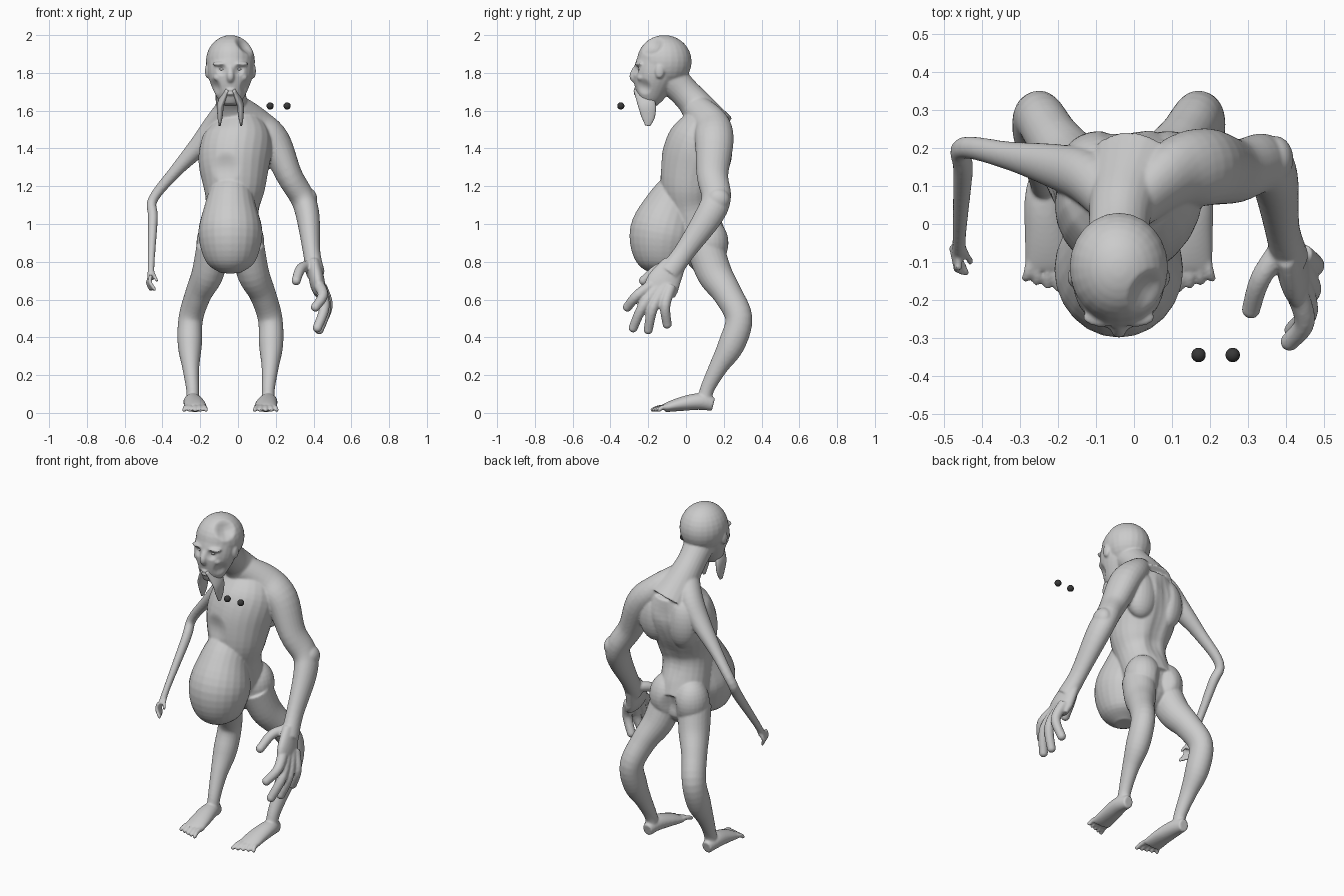
import bpy
import bmesh
import math
from mathutils import Vector, Matrix

if "Cube" in bpy.data.objects:
    bpy.data.objects.remove(bpy.data.objects["Cube"], do_unlink=True)

MID = -0.04  # plane of symmetry of head, belly and legs


def make_material(name, value):
    mat = bpy.data.materials.new(name)
    mat.use_nodes = True
    colour = (value, value, value, 1)
    mat.diffuse_color = colour
    mat.node_tree.nodes["Principled BSDF"].inputs["Base Color"].default_value = colour
    return mat


skin = make_material("grey skin", 0.6)
dark = make_material("dark bead", 0.04)


def spline(points, steps=5):
    """Catmull-Rom through points of any dimension."""
    pts = [Vector(p) for p in points]
    result = []
    for i in range(len(pts) - 1):
        a, b = pts[max(i - 1, 0)], pts[i]
        c, d = pts[i + 1], pts[min(i + 2, len(pts) - 1)]
        for k in range(steps):
            t = k / steps
            result.append(b + (c - a) * (t / 2)
                          + (a * 2 - b * 5 + c * 4 - d) * (t * t / 2)
                          + (b * 3 - a - c * 3 + d) * (t ** 3 / 2))
    result.append(pts[-1])
    return result


def loft(bm, points, depth=1, end_depth=None, sides=24):
    """Closed tube through x, y, z, half width; depth is the section's thickness ratio."""
    path = spline(points)
    last = len(path) - 1
    end_depth = depth if end_depth is None else end_depth
    rings = []
    for i, p in enumerate(path):
        centre = p.to_3d()
        tangent = (path[min(i + 1, last)].to_3d() - path[max(i - 1, 0)].to_3d()).normalized()
        side = Vector((1, 0, 0))
        side = (side - tangent * side.dot(tangent)).normalized()
        other = tangent.cross(side) * (depth + (end_depth - depth) * i / last)
        ring = []
        for k in range(sides):
            angle = math.tau * k / sides
            ring.append(bm.verts.new(
                centre + (side * math.cos(angle) + other * math.sin(angle)) * p[3]))
        rings.append(ring)
    for low, high in zip(rings, rings[1:]):
        for k in range(sides):
            n = (k + 1) % sides
            bm.faces.new((low[k], low[n], high[n], high[k]))
    bm.faces.new(rings[0][::-1])
    bm.faces.new(rings[-1])


def ball(bm, centre, radii):
    matrix = Matrix.Translation(centre) @ Matrix.Diagonal((*radii, 1))
    bmesh.ops.create_uvsphere(bm, u_segments=24, v_segments=16, radius=1, matrix=matrix)


def digit(bm, base, tip, radius, bend=(0, 0, 0)):
    """Finger or toe, bent at the middle, narrowing to a rounded tip."""
    knuckle = (Vector(base) + Vector(tip)) / 2 + Vector(bend)
    thin = radius * 0.8
    loft(bm, [(*base, radius), (*knuckle, radius * 0.9), (*tip, thin)], sides=12)
    ball(bm, tip, (thin, thin, thin))


def mirrored(sign, points):
    """Offsets from the middle plane, placed on one side of it."""
    return [(MID + sign * p[0], *p[1:]) for p in points]


def finish(name, bm, mat):
    bmesh.ops.recalc_face_normals(bm, faces=bm.faces)
    mesh = bpy.data.meshes.new(name)
    bm.to_mesh(mesh)
    bm.free()
    mesh.materials.append(mat)
    mesh.shade_smooth()
    obj = bpy.data.objects.new(name, mesh)
    bpy.context.collection.objects.link(obj)
    return obj


body = bmesh.new()

# Torso and pelvis
loft(body, [(MID, .09, .9, .14), (-.03, .03, 1.08, .14), (-.02, .02, 1.2, .165),
            (-.02, .05, 1.34, .19), (0, .09, 1.46, .18), (0, .12, 1.56, .12)], depth=.95)
ball(body, (MID, .09, .9), (.16, .11, .16))
# Hanging belly
loft(body, [(-.03, 0, 1.22, .1), (MID, -.07, 1.1, .135), (MID, -.12, .95, .17),
            (MID, -.13, .8, .13), (MID, -.13, .74, .05)], depth=1.05)
# Neck
loft(body, [(MID, -.09, 1.78, .09), (MID, -.01, 1.7, .08),
            (-.03, .06, 1.62, .09), (0, .13, 1.5, .13)])
# Head, face, nose and lips
ball(body, (MID, -.115, 1.86), (.13, .145, .14))
loft(body, [(MID, -.13, 1.88, .12), (MID, -.165, 1.78, .117),
            (MID, -.19, 1.68, .077), (MID, -.2, 1.63, .043)])
loft(body, [(MID, -.265, 1.83, .013), (MID, -.28, 1.785, .02), (MID, -.268, 1.76, .018)])
for z in (1.69, 1.71):
    ball(body, (MID, -.26, z), (.026, .018, .01))

for s in (-1, 1):
    # Ear, brow, cheek, shoulder blade, buttock
    ball(body, (MID + s * .121, -.14, 1.81), (.014, .025, .04))
    ball(body, (MID + s * .045, -.245, 1.847), (.05, .026, .014))
    ball(body, (MID + s * .06, -.238, 1.775), (.03, .022, .022))
    ball(body, (s * .09, .165, 1.39), (.1, .08, .15))
    ball(body, (MID + s * .08, .12, .9), (.1, .105, .13))
    # Leg with backward knee
    loft(body, mirrored(s, [(.09, .1, .88, .09), (.12, .15, .74, .085), (.17, .22, .63, .07),
                            (.21, .28, .5, .065), (.215, .24, .36, .064),
                            (.21, .17, .24, .045), (.2, .11, .12, .034),
                            (.2, .1, .05, .036)]), depth=1.1)
    # Foot and toes
    loft(body, mirrored(s, [(.2, .145, .045, .03), (.2, .07, .06, .048),
                            (.19, -.03, .046, .058), (.185, -.115, .026, .062)]),
         depth=1.2, end_depth=.34)
    for i in range(5):
        spread = i - 2
        base, tip = mirrored(s, [(.187 + spread * .022, -.09, .033),
                                 (.187 + spread * .029, .009 * i - .178, .016)])
        digit(body, base, tip, .0145, bend=(0, -.01, .004))

# Large left arm from neck to wrist, then the palm
loft(body, [(0, .05, 1.62, .06), (.1, .13, 1.53, .08), (.19, .15, 1.44, .085),
            (.27, .14, 1.26, .07), (.34, .16, 1.14, .065), (.37, .12, 1.04, .062),
            (.39, -.01, .85, .046), (.41, -.09, .74, .05)], depth=1.2)
ball(body, (.372, .17, 1.13), (.048, .062, .06))
loft(body, [(.4, -.06, .79, .036), (.42, -.12, .69, .04), (.435, -.14, .63, .03)],
     depth=1.7, end_depth=2.8)
knuckle_start, knuckle_end = Vector((.42, -.16, .69)), Vector((.44, -.08, .67))
finger_tips = [(.41, -.31, .56), (.42, -.28, .45), (.43, -.2, .44), (.44, -.1, .47)]
for i, tip in enumerate(finger_tips):
    digit(body, knuckle_start.lerp(knuckle_end, i / 3), tip, .031, bend=(.035, -.02, 0))
digit(body, (.39, -.06, .78), (.308, -.225, .7), .031, bend=(-.015, 0, .025))

# Withered right arm and hand
loft(body, [(-.05, .05, 1.62, .06), (-.12, .12, 1.52, .065), (-.2, .15, 1.42, .055),
            (-.33, .18, 1.28, .034), (-.45, .2, 1.13, .026), (-.45, .14, 1.03, .026),
            (-.46, -.03, .79, .018), (-.46, -.08, .71, .02)], depth=1.1)
for i in range(4):
    y = -.055 - .018 * i
    digit(body, (-.46, y, .73), (-.465 + .008 * i, y - .02, .655), .0115, bend=(-.015, 0, 0))
digit(body, (-.455, -.06, .75), (-.43, -.1, .7), .011)

# Fuse the parts into one skin
body_object = finish("body", body, skin)
remesh = body_object.modifiers.new("fuse", "REMESH")
remesh.mode = "VOXEL"
remesh.voxel_size = .006
remesh.use_smooth_shade = True
smooth = body_object.modifiers.new("soften", "SMOOTH")
smooth.factor = .5
smooth.iterations = 6
bpy.context.view_layer.update()
fused = bpy.data.meshes.new_from_object(
    body_object.evaluated_get(bpy.context.evaluated_depsgraph_get()))
body_object.modifiers.clear()
body_object.data = fused
fused.materials.clear()
fused.materials.append(skin)
fused.shade_smooth()


def press(centre, radius, push):
    """Soft dent with a smooth falloff."""
    centre, push = Vector(centre), Vector(push)
    for v in fused.vertices:
        d = (v.co - centre).length / radius
        if d < 1:
            v.co += push * (1 - d * d) ** 2


# Eye sockets and hollow cheeks
for s in (-1, 1):
    press((MID + s * .043, -.26, 1.815), .035, (0, .018, 0))
    press((MID + s * .075, -.22, 1.73), .05, (-s * .012, .01, 0))
# Skull dent, breastbone hollow, spine groove and cleft
press((.04, -.18, 1.95), .07, (-.016, .016, -.018))
press((-.07, -.14, 1.3), .09, (0, .018, 0))
for i in range(16):
    press((-.02, .24 - .008 * i, 1.47 - .03 * i), .08, (0, -.006, 0))
press((MID, .2, .88), .08, (0, -.02, 0))

for s, label in ((-1, "right"), (1, "left")):
    # Eyes set in the sockets
    eye = bmesh.new()
    ball(eye, (MID + s * .043, -.24, 1.82), (.018, .015, .009))
    finish(label + "_eye", eye, skin)
    # Long flat moustache strands
    strand = bmesh.new()
    loft(strand, mirrored(s, [(.015, -.25, 1.72, .012), (.05, -.21, 1.64, .018),
                              (.055, -.2, 1.57, .014), (.057, -.203, 1.52, .005)]), depth=2.6)
    finish(label + "_moustache_strand", strand, skin)

# Floating beads
for label, x in (("inner_bead", .17), ("outer_bead", .26)):
    bead = bmesh.new()
    ball(bead, (x, -.345, 1.625), (.019, .019, .019))
    finish(label, bead, dark)
